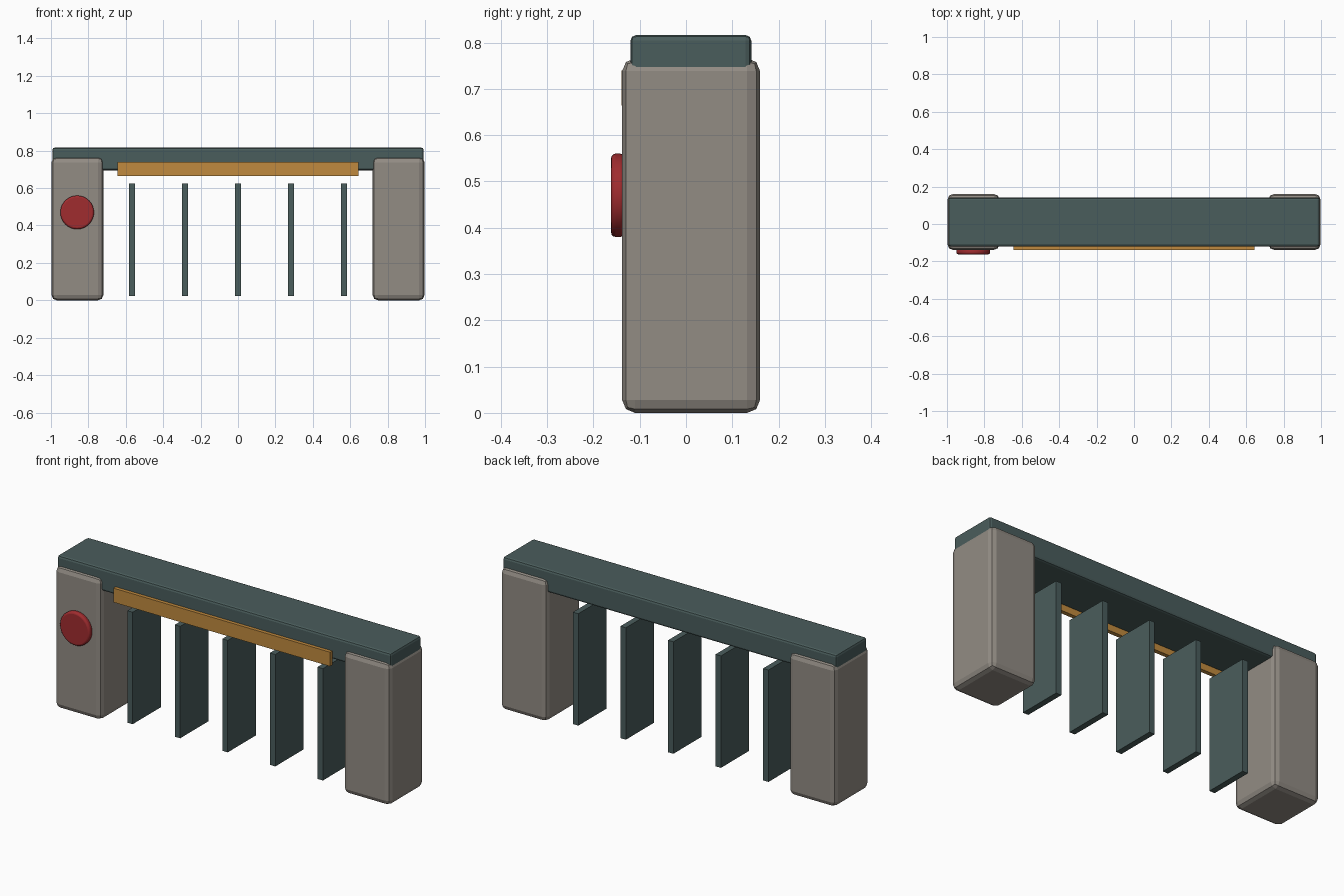
import bpy
import math

if "Cube" in bpy.data.objects:
    bpy.data.objects.remove(bpy.data.objects["Cube"])


def srgb(r, g, b):
    def lin(c):
        c /= 255
        return c / 12.92 if c <= 0.04045 else ((c + 0.055) / 1.055) ** 2.4
    return (lin(r), lin(g), lin(b), 1)


def material(name, rgb):
    m = bpy.data.materials.new(name)
    m.diffuse_color = srgb(*rgb)
    m.use_nodes = True
    m.node_tree.nodes["Principled BSDF"].inputs["Base Color"].default_value = m.diffuse_color
    return m


STONE = material("warm grey", (146, 140, 132))
TEAL = material("dark teal", (74, 93, 92))
AMBER = material("amber", (192, 138, 62))
RED = material("red", (160, 44, 47))


def finish(ob, name, mat, bevel=0, segments=2):
    ob.name = name
    ob.data.materials.append(mat)
    bpy.ops.object.transform_apply(location=False, rotation=True, scale=True)
    if bevel:
        mod = ob.modifiers.new("rounded edges", "BEVEL")
        mod.width = bevel
        mod.segments = segments
        mod.limit_method = "ANGLE"
    return ob


def box(name, mat, x, y, z, bevel=0):
    """Box spanning the given (min, max) range on each axis."""
    spans = (x, y, z)
    bpy.ops.mesh.primitive_cube_add(size=1, location=[(a + b) / 2 for a, b in spans])
    ob = bpy.context.object
    ob.scale = [b - a for a, b in spans]
    return finish(ob, name, mat, bevel)


# End pillars
for side, x in (("left", (-0.997, -0.72)), ("right", (0.72, 0.997))):
    box(side + "_pillar", STONE, x, (-0.138, 0.16), (0, 0.766), 0.028)

# Top beam resting in the pillars
box("top_beam", TEAL, (-0.993, 0.993), (-0.12, 0.141), (0.695, 0.816), 0.012)

# Front sign strip
box("front_strip", AMBER, (-0.645, 0.645), (-0.139, -0.117), (0.664, 0.74))

# Hanging slats
for i in range(5):
    x = (i - 2) * 0.283
    box("slat_%d" % (i + 1), TEAL, (x - 0.016, x + 0.016), (-0.11, 0.13), (0.022, 0.624))

# Round button on the left pillar
bpy.ops.mesh.primitive_cylinder_add(vertices=32, radius=0.09, depth=0.03,
                                    location=(-0.86, -0.147, 0.47),
                                    rotation=(math.pi / 2, 0, 0))
button = finish(bpy.context.object, "round_button", RED, 0.01, 3)
bpy.ops.object.shade_smooth_by_angle(angle=math.radians(35))
